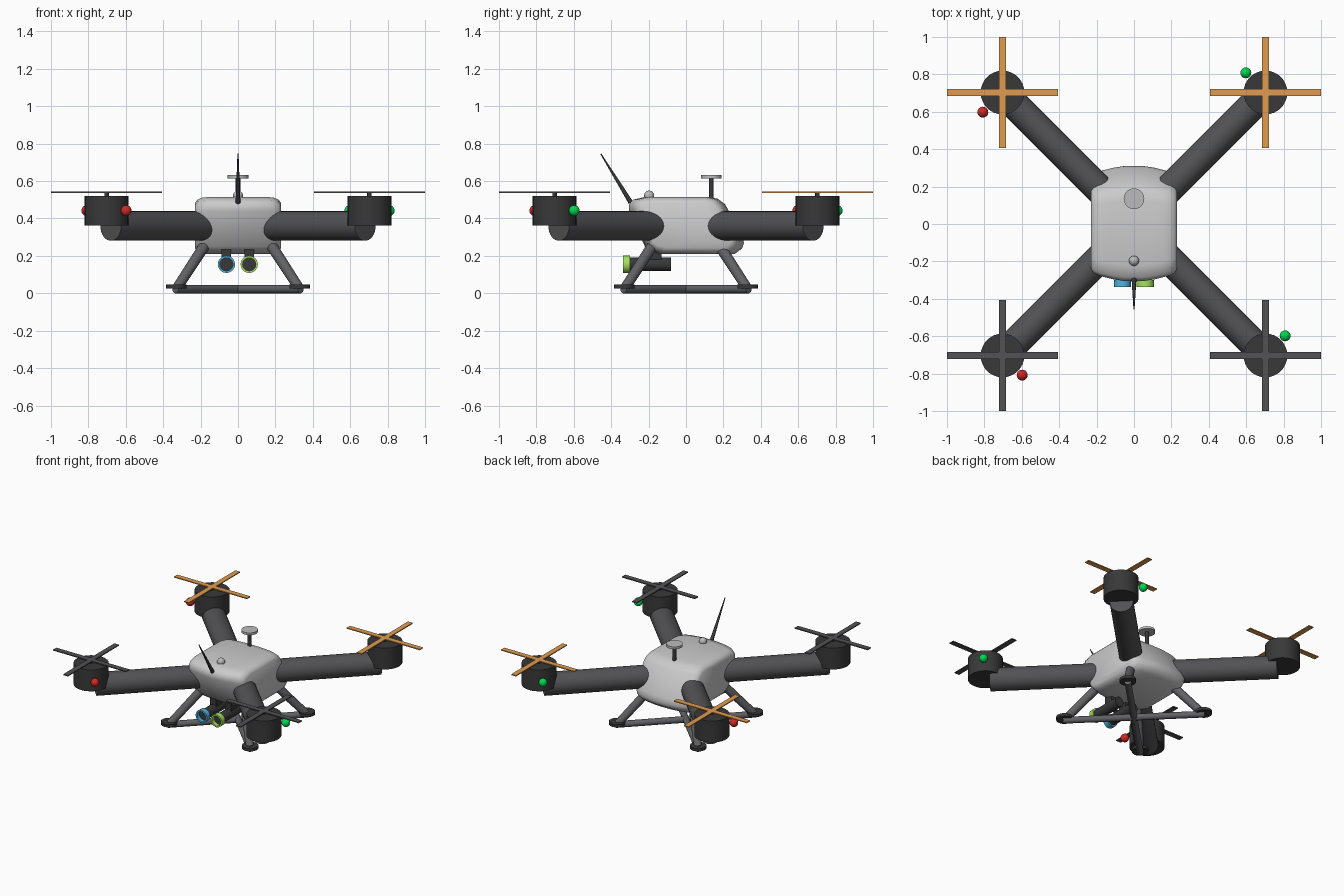
import bpy, bmesh, math
from mathutils import Vector

if "Cube" in bpy.data.objects:
    bpy.data.objects.remove(bpy.data.objects["Cube"])


def material(name, r, g, b):
    m = bpy.data.materials.new(name)
    m.diffuse_color = (r, g, b, 1)
    m.use_nodes = True
    m.node_tree.nodes["Principled BSDF"].inputs["Base Color"].default_value = m.diffuse_color
    return m


DARK = material("charcoal", 0.085, 0.085, 0.09)
BLACK = material("black", 0.04, 0.04, 0.04)
LEG = material("leg_grey", 0.12, 0.12, 0.13)
PALE = material("pale_grey", 0.5, 0.5, 0.5)
ORANGE = material("orange", 0.75, 0.33, 0.08)
RED = material("red", 0.65, 0.02, 0.02)
GREEN = material("green", 0.0, 0.7, 0.08)
BLUE = material("blue", 0.08, 0.45, 0.75)
LIME = material("lime", 0.38, 0.75, 0.12)


def finish(ob, name, mat, angle=35):
    ob.name = name
    if mat:
        ob.data.materials.append(mat)
    bpy.ops.object.select_all(action='DESELECT')
    ob.select_set(True)
    bpy.context.view_layer.objects.active = ob
    bpy.ops.object.shade_smooth_by_angle(angle=math.radians(angle))
    return ob


def rod(name, a, b, r, mat, r2=None, sides=32):
    a, b = Vector(a), Vector(b)
    d = b - a
    bpy.ops.mesh.primitive_cone_add(vertices=sides, radius1=r, radius2=r if r2 is None else r2,
                                    depth=d.length, location=(a + b) / 2,
                                    rotation=d.to_track_quat('Z', 'Y').to_euler())
    return finish(bpy.context.object, name, mat)


def ball(name, loc, r, mat):
    bpy.ops.mesh.primitive_uv_sphere_add(segments=24, ring_count=12, radius=r, location=loc)
    return finish(bpy.context.object, name, mat)


def box(name, loc, size, mat):
    bpy.ops.mesh.primitive_cube_add(size=1, location=loc)
    ob = bpy.context.object
    ob.scale = size
    bpy.ops.object.transform_apply(location=False, rotation=False, scale=True)
    return finish(ob, name, mat)


# Body: side profile lofted across x, shrinking towards the flanks
profile = [(-0.305, 0.475), (-0.285, 0.50), (-0.22, 0.515), (0.12, 0.515), (0.17, 0.505),
           (0.21, 0.475), (0.30, 0.305), (0.31, 0.27), (0.30, 0.24), (0.26, 0.21),
           (-0.14, 0.21), (-0.19, 0.225), (-0.22, 0.25), (-0.305, 0.44)]
half = [(0.05, 1, 1), (0.11, 0.97, 1), (0.16, 0.93, 1), (0.195, 0.895, 0.97),
        (0.218, 0.85, 0.9), (0.23, 0.78, 0.79)]
stations = [(-x, a, b) for x, a, b in reversed(half)] + half
bm = bmesh.new()
rings = [[bm.verts.new((x, y * sy, 0.3625 + (z - 0.3625) * sz)) for y, z in profile]
         for x, sy, sz in stations]
n = len(profile)
for r0, r1 in zip(rings, rings[1:]):
    for i in range(n):
        j = (i + 1) % n
        bm.faces.new((r0[i], r0[j], r1[j], r1[i]))
bm.faces.new(rings[0])
bm.faces.new(rings[-1])
bmesh.ops.recalc_face_normals(bm, faces=bm.faces)
mesh = bpy.data.meshes.new("body")
bm.to_mesh(mesh)
bm.free()
body = bpy.data.objects.new("body", mesh)
bpy.context.collection.objects.link(body)
finish(body, "body", None, 60)

# Four corners: arm, motor, propeller, lights, leg and foot
for sx, side in ((-1, "left"), (1, "right")):
    for sy, end in ((-1, "front"), (1, "back")):
        tag = end + "_" + side + "_"
        rod(tag + "arm", (0.1 * sx, 0.1 * sy, 0.36), (0.68 * sx, 0.68 * sy, 0.36), 0.079, DARK)
        cx, cy = 0.703 * sx, 0.703 * sy
        rod(tag + "motor", (cx, cy, 0.363), (cx, cy, 0.52), 0.117, BLACK)
        rod(tag + "motor_shaft", (cx, cy, 0.51), (cx, cy, 0.538), 0.012, BLACK)
        colour = ORANGE if sy > 0 else DARK
        box(tag + "blade_x", (cx, cy, 0.54), (0.594, 0.038, 0.007), colour)
        box(tag + "blade_y", (cx, cy, 0.54), (0.038, 0.594, 0.007), colour)
        turn = -1 if sx * sy > 0 else 1
        lx, ly = (cx - 0.105, cy + 0.105) if turn < 0 else (cx + 0.105, cy + 0.105)
        if sx < 0 and turn > 0:
            lx, ly = cx - 0.105, cy - 0.105
        if turn < 0 and sx < 0:
            lx, ly = cx + 0.105, cy - 0.105
        ball(tag + "light", (lx, ly, 0.442), 0.029, GREEN if sx > 0 else RED)
        rod(tag + "leg", (0.175 * sx, 0.175 * sy, 0.26), (0.325 * sx, 0.325 * sy, 0.03),
            0.03, LEG, 0.027, 24)
        rod(tag + "foot", (0.33 * sx, 0.33 * sy, 0.026), (0.33 * sx, 0.33 * sy, 0.046), 0.055, BLACK)

# Crossed landing bars
for s, name in ((1, "landing_bar_a"), (-1, "landing_bar_b")):
    rod(name, (-0.335, -0.335 * s, 0.0225), (0.335, 0.335 * s, 0.0225), 0.0225, LEG, None, 24)

# Twin under-slung cameras with hollow coloured lens hoods
for x, colour, tag in ((-0.062, BLUE, "left_"), (0.06, LIME, "right_")):
    rod(tag + "camera", (x, -0.31, 0.155), (x, -0.08, 0.155), 0.036, BLACK)
    hood = rod(tag + "lens_hood", (x, -0.30, 0.155), (x, -0.338, 0.155), 0.046, colour)
    bm = bmesh.new()
    bm.from_mesh(hood.data)
    caps = [f for f in bm.faces if len(f.verts) > 4]
    bmesh.ops.inset_region(bm, faces=caps, thickness=0.011, use_even_offset=True)
    caps = [f for f in bm.faces if len(f.verts) > 4]
    bmesh.ops.bridge_loops(bm, edges=[e for f in caps for e in f.edges])
    bmesh.ops.delete(bm, geom=caps, context='FACES_ONLY')
    bmesh.ops.recalc_face_normals(bm, faces=bm.faces)
    bm.to_mesh(hood.data)
    bm.free()
    box(tag + "camera_mount", (x, -0.165, 0.205), (0.05, 0.07, 0.06), BLACK)

# Mast with disc, status dome and whip antenna on top
rod("mast", (0, 0.135, 0.50), (0, 0.135, 0.62), 0.013, BLACK)
rod("mast_disc", (0, 0.135, 0.615), (0, 0.135, 0.632), 0.055, PALE)
ball("top_dome", (0, -0.197, 0.522), 0.027, PALE)
rod("antenna", (0, -0.295, 0.485), (0, -0.455, 0.745), 0.013, BLACK, 0.003, 16)
